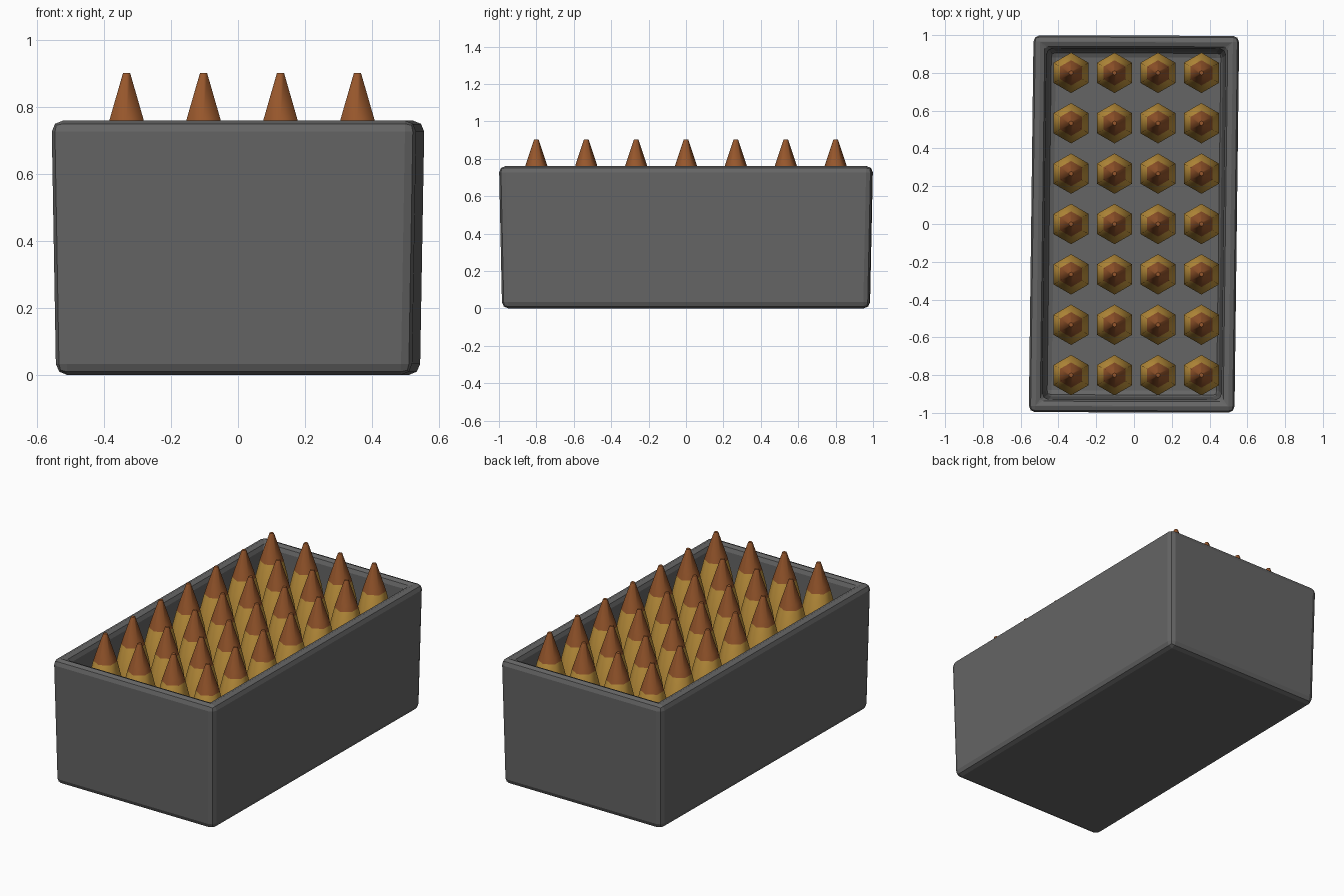
import bpy, bmesh, math

if "Cube" in bpy.data.objects:
    bpy.data.objects.remove(bpy.data.objects["Cube"])


def material(name, rgb):
    m = bpy.data.materials.new(name)
    m.diffuse_color = (*rgb, 1)
    m.use_nodes = True
    m.node_tree.nodes["Principled BSDF"].inputs["Base Color"].default_value = m.diffuse_color
    return m


def add_object(name, bm, mat, smooth=False):
    bmesh.ops.recalc_face_normals(bm, faces=bm.faces)
    for f in bm.faces:
        f.smooth = smooth and len(f.verts) == 4
    mesh = bpy.data.meshes.new(name)
    bm.to_mesh(mesh)
    bm.free()
    ob = bpy.data.objects.new(name, mesh)
    bpy.context.collection.objects.link(ob)
    mesh.materials.append(mat)
    return ob


def loft(loops):
    """Bridge a stack of vertex rings and cap both ends."""
    bm = bmesh.new()
    rings = [[bm.verts.new(p) for p in loop] for loop in loops]
    n = len(rings[0])
    for a, b in zip(rings, rings[1:]):
        for i in range(n):
            j = (i + 1) % n
            bm.faces.new((a[i], a[j], b[j], b[i]))
    bm.faces.new(rings[0])
    bm.faces.new(rings[-1])
    return bm


def rect(hx, hy, z):
    # Sides lean slightly in plan, ends stay almost square to y
    return [(sx * hx + 0.0125 * sy * hy, sy * hy - 0.003 * sx * hx, z)
            for sx, sy in ((-1, -1), (1, -1), (1, 1), (-1, 1))]


def hexagon(r, z):
    return [(r * math.cos(math.pi / 6 + i * math.pi / 3),
             r * math.sin(math.pi / 6 + i * math.pi / 3), z) for i in range(6)]


dark_grey = material("dark_grey", (0.13, 0.13, 0.13))
brass = material("brass", (0.56, 0.31, 0.05))
copper = material("copper", (0.31, 0.095, 0.025))

# Open tapered box with chamfered edges
box = add_object("box", loft([
    rect(0.532, 0.982, 0.0),
    rect(0.545, 0.998, 0.76),
    rect(0.475, 0.93, 0.76),
    rect(0.458, 0.914, 0.06),
]), dark_grey)
bevel = box.modifiers.new("edge_bevel", 'BEVEL')
bevel.width = 0.033
bevel.segments = 2
bevel.limit_method = 'ANGLE'

# Hexagonal cartridge: brass casing and copper tip, shared meshes
casing = add_object("casing", loft([
    hexagon(0.107, 0.06), hexagon(0.107, 0.52),
    hexagon(0.088, 0.65), hexagon(0.067, 0.735)]), brass, True)
tip = add_object("tip", loft([
    hexagon(0.067, 0.735), hexagon(0.058, 0.765), hexagon(0.012, 0.903)]), copper, True)

# Grid of 4 by 7 cartridges
for ix in range(4):
    for iy in range(7):
        for part in (casing, tip):
            ob = part
            if ix or iy:
                ob = part.copy()
                ob.name = f"{part.name}_{ix}_{iy}"
                bpy.context.collection.objects.link(ob)
            ob.location = (-0.333 + 0.23 * ix, -0.8 + 0.2667 * iy, 0)
